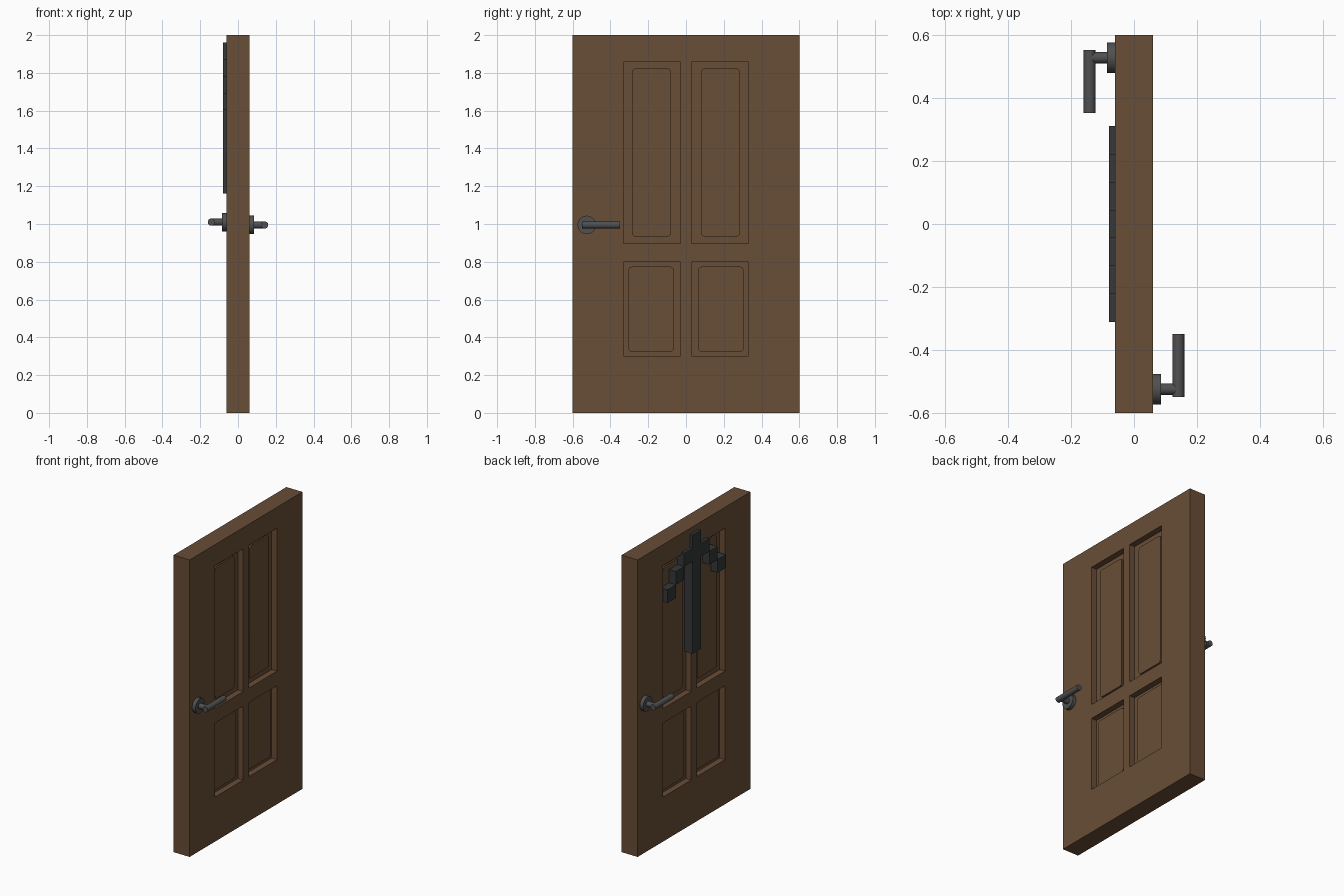
import bpy, bmesh, math
from mathutils import Matrix, Vector

if "Cube" in bpy.data.objects:
    bpy.data.objects.remove(bpy.data.objects["Cube"])


def material(name, rgb):
    m = bpy.data.materials.new(name)
    m.diffuse_color = (*rgb, 1)
    m.use_nodes = True
    m.node_tree.nodes["Principled BSDF"].inputs["Base Color"].default_value = m.diffuse_color
    return m


WOOD = material("brown wood", (0.14, 0.074, 0.038))
METAL = material("grey metal", (0.08, 0.08, 0.082))
DARK = material("dark iron", (0.035, 0.039, 0.041))


def finish(name, bm, mat, smooth=False):
    bmesh.ops.recalc_face_normals(bm, faces=bm.faces[:])
    me = bpy.data.meshes.new(name)
    bm.to_mesh(me)
    bm.free()
    ob = bpy.data.objects.new(name, me)
    bpy.context.collection.objects.link(ob)
    me.materials.append(mat)
    if smooth:
        bpy.ops.object.select_all(action='DESELECT')
        bpy.context.view_layer.objects.active = ob
        ob.select_set(True)
        bpy.ops.object.shade_smooth_by_angle(angle=math.radians(35))
    return ob


def add_box(bm, lo, hi):
    lo, hi = Vector(lo), Vector(hi)
    mat = Matrix.Translation((lo + hi) / 2) @ Matrix.Diagonal((*(hi - lo), 1))
    return bmesh.ops.create_cube(bm, size=1, matrix=mat)['verts']


def add_cylinder(bm, a, b, r):
    a, b = Vector(a), Vector(b)
    d = b - a
    mat = Matrix.Translation((a + b) / 2) @ d.to_track_quat('Z', 'Y').to_matrix().to_4x4()
    bmesh.ops.create_cone(bm, cap_ends=True, segments=32, radius1=r, radius2=r,
                          depth=d.length, matrix=mat)


# Door slab: cut into a grid, then sink the four panel cells on both faces
HALF = 0.06
SINK = 0.04
bm = bmesh.new()
add_box(bm, (-HALF, -0.6, 0), (HALF, 0.6, 2))
cuts = [((0, y, 0), (0, 1, 0)) for y in (-0.33, -0.03, 0.03, 0.33)]
cuts += [((0, 0, z), (0, 0, 1)) for z in (0.30, 0.798, 0.896, 1.858)]
for co, no in cuts:
    bmesh.ops.bisect_plane(bm, geom=bm.verts[:] + bm.edges[:] + bm.faces[:],
                           plane_co=co, plane_no=no)
bm.normal_update()
cells = []
for f in bm.faces:
    c = f.calc_center_median()
    if abs(f.normal.x) > 0.9 and 0.03 < abs(c.y) < 0.33 and (0.3 < c.z < 0.798 or 0.896 < c.z < 1.858):
        cells.append(f)
bmesh.ops.inset_individual(bm, faces=cells, thickness=0, depth=-SINK)
finish("door_slab", bm, WOOD)

# Raised panels with rounded corners inside each recess
for side in (-1, 1):
    for hand in (-1, 1):
        for label, y0, y1, z0, z1 in (("upper", 0.08, 0.285, 0.933, 1.824),
                                      ("lower", 0.065, 0.305, 0.323, 0.774)):
            bm = bmesh.new()
            xs = sorted((side * 0.015, side * 0.03))
            ys = sorted((hand * y0, hand * y1))
            add_box(bm, (xs[0], ys[0], z0), (xs[1], ys[1], z1))
            corners = [e for e in bm.edges
                       if abs(e.verts[0].co.x - e.verts[1].co.x) > 0.01]
            bmesh.ops.bevel(bm, geom=corners, offset=0.02, segments=4,
                            profile=0.5, affect='EDGES')
            finish(label + "_panel", bm, WOOD, True)

# Lever handles: rosette, neck and lever on each face
for s, yc, z in ((1, -0.525, 0.995), (-1, 0.528, 1.01)):
    x = s * 0.141
    bm = bmesh.new()
    add_cylinder(bm, (s * 0.055, yc, z), (s * 0.085, yc, z), 0.049)
    finish("handle_rosette", bm, METAL, True)
    bm = bmesh.new()
    add_cylinder(bm, (s * 0.08, yc, z), (x, yc, z), 0.018)
    finish("handle_neck", bm, METAL, True)
    bm = bmesh.new()
    add_cylinder(bm, (x, yc - s * 0.025, z), (x, yc + s * 0.175, z), 0.019)
    finish("handle_lever", bm, METAL, True)

# Stepped arrow ornament on the back face: shaft plus diagonal blocks
C = 0.0888
TOP = 1.96
bm = bmesh.new()
add_box(bm, (-0.08, -C / 2, TOP - 9 * C), (-0.01, C / 2, TOP))
finish("ornament_shaft", bm, DARK)
for hand in (-1, 1):
    for i in (1, 2, 3):
        bm = bmesh.new()
        yc = hand * i * C
        add_box(bm, (-0.08, yc - C / 2, TOP - (i + 1) * C), (-0.01, yc + C / 2, TOP - i * C))
        finish("ornament_block", bm, DARK)
